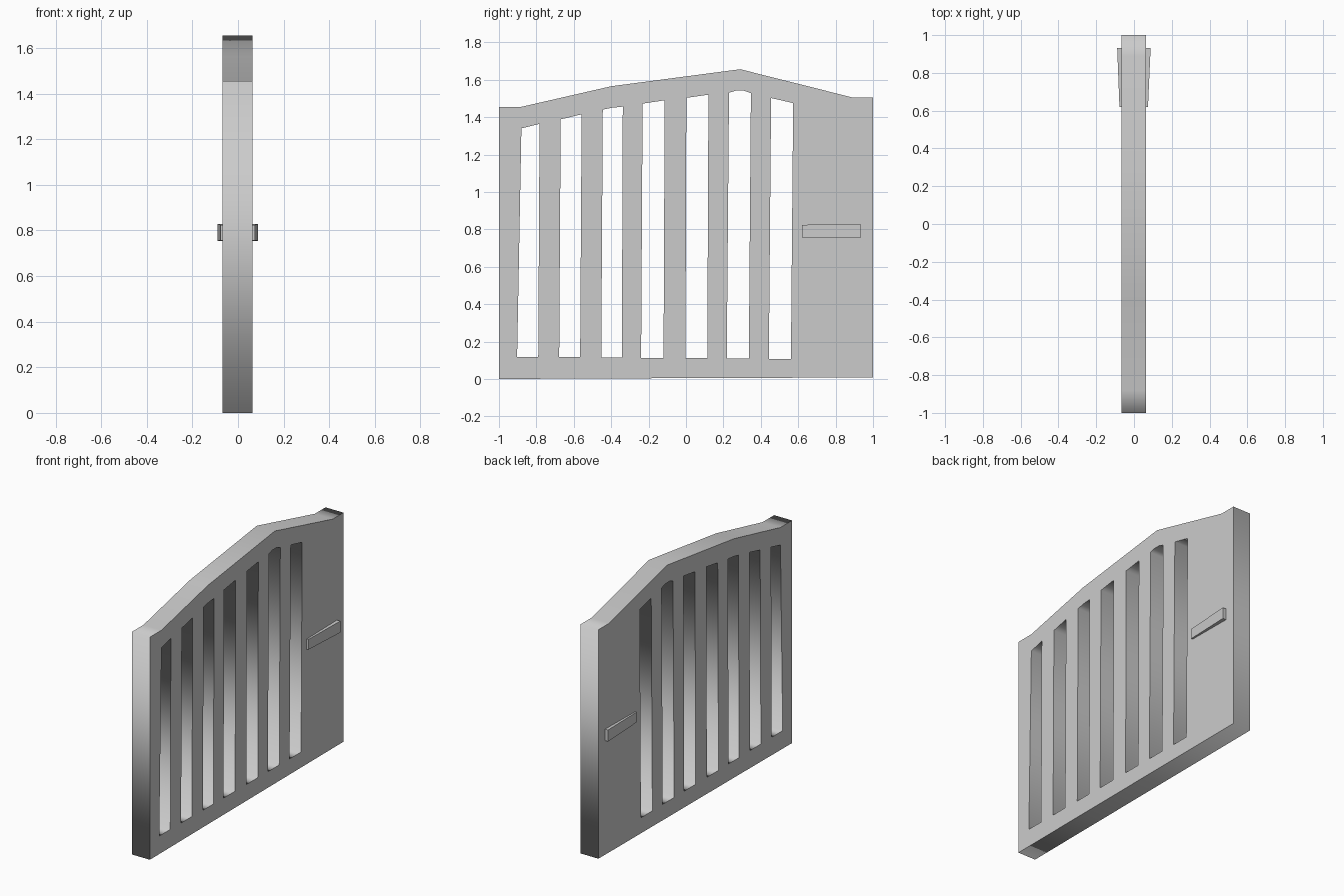
import bpy, bmesh
from math import radians

if "Cube" in bpy.data.objects:
    bpy.data.objects.remove(bpy.data.objects["Cube"])

X0, X1 = -0.067, 0.063      # back and front faces of the panel

# Gate outline in (y, z)
outline = [(-1, 0), (-0.41, 0.003), (1, 0.008), (1, 1.505), (0.89, 1.505),
           (0.29, 1.656), (-0.40, 1.565), (-0.88, 1.455), (-1, 1.455)]

# Slots: bottom left y, bottom right y, bottom z, then top points right to left
slots = [
    (-0.903, -0.790, 0.118, [(-0.783, 1.364), (-0.880, 1.340)]),
    (-0.678, -0.566, 0.117, [(-0.558, 1.415), (-0.670, 1.388)]),
    (-0.453, -0.343, 0.114, [(-0.338, 1.456), (-0.395, 1.450), (-0.445, 1.440)]),
    (-0.240, -0.120, 0.112, [(-0.114, 1.490), (-0.232, 1.472)]),
    (-0.003, 0.114, 0.111, [(0.120, 1.520), (0.002, 1.503)]),
    (0.218, 0.336, 0.110, [(0.347, 1.528), (0.310, 1.541), (0.265, 1.541), (0.230, 1.530)]),
    (0.443, 0.561, 0.108, [(0.573, 1.475), (0.455, 1.502)]),
]

# Gate panel: filled curve with slot holes, extruded to thickness
curve = bpy.data.curves.new("gate_panel", 'CURVE')
curve.dimensions = '2D'
curve.fill_mode = 'BOTH'
curve.extrude = (X1 - X0) / 2


def add_loop(points):
    spline = curve.splines.new('POLY')
    spline.points.add(len(points) - 1)
    for p, (y, z) in zip(spline.points, points):
        p.co = (y, z, 0, 1)
    spline.use_cyclic_u = True


add_loop(outline)
for y0, y1, z, top in slots:
    add_loop([(y0, z), (y1, z)] + top)

panel = bpy.data.objects.new("gate_panel", curve)
bpy.context.collection.objects.link(panel)
panel.rotation_euler = (radians(90), 0, radians(90))
panel.location.x = (X0 + X1) / 2
bpy.context.view_layer.objects.active = panel
panel.select_set(True)
bpy.ops.object.convert(target='MESH')


# Handles: boxes tapering toward the slots, one on each face
def handle(name, x_in, x_thin, x_thick):
    bm = bmesh.new()
    ends = []
    for y, x, z0, z1 in ((0.62, x_thin, 0.757, 0.824), (0.932, x_thick, 0.754, 0.829)):
        ends.append([bm.verts.new(c) for c in
                     ((x_in, y, z0), (x, y, z0), (x, y, z1), (x_in, y, z1))])
    a, b = ends
    bm.faces.new(a)
    bm.faces.new(b[::-1])
    for i in range(4):
        j = (i + 1) % 4
        bm.faces.new((a[j], a[i], b[i], b[j]))
    bmesh.ops.recalc_face_normals(bm, faces=bm.faces)
    mesh = bpy.data.meshes.new(name)
    bm.to_mesh(mesh)
    bm.free()
    bpy.context.collection.objects.link(bpy.data.objects.new(name, mesh))


handle("handle_right", X1 - 0.01, 0.074, 0.088)
handle("handle_left", X0 + 0.01, -0.077, -0.089)
